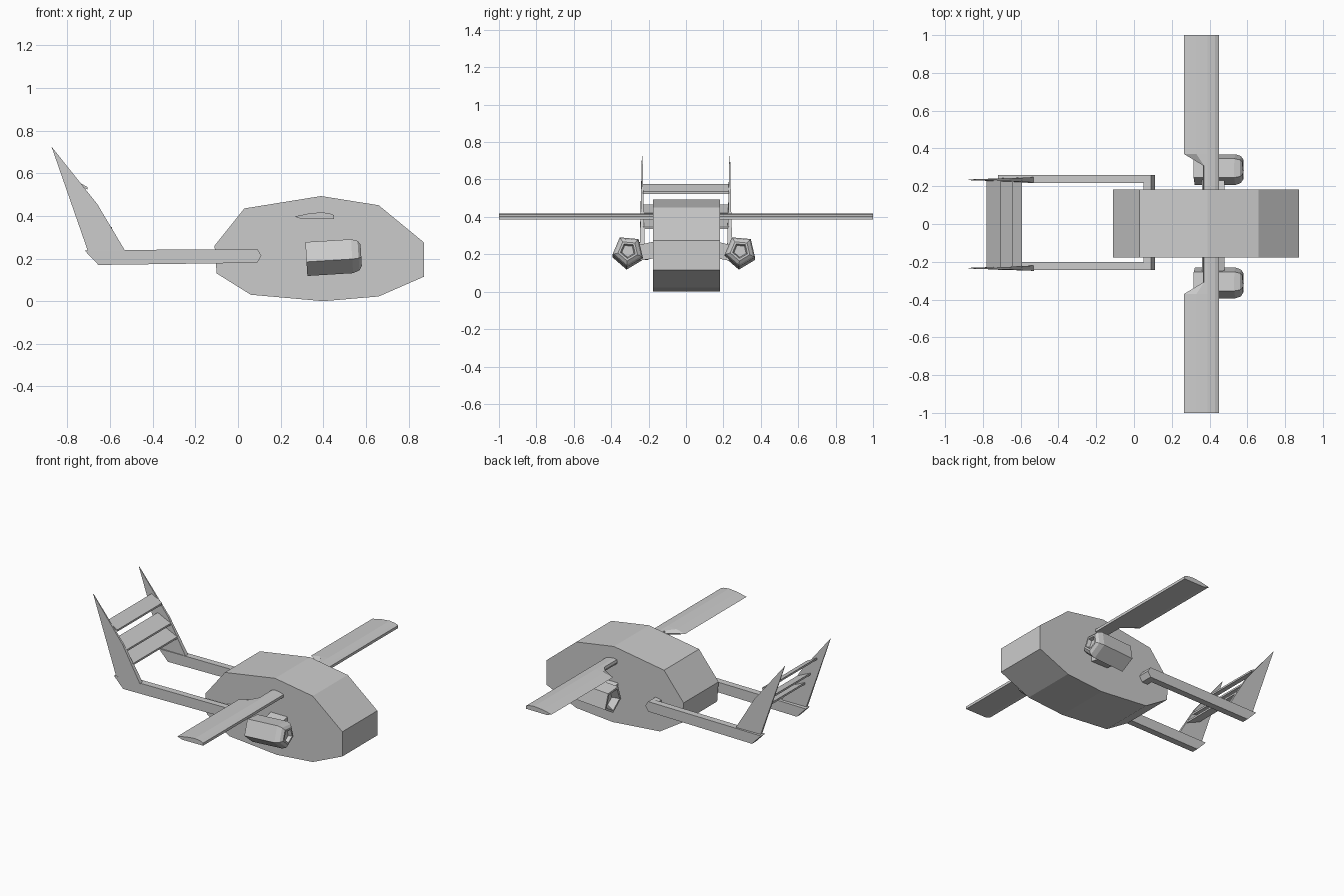
import bpy, bmesh
from math import cos, sin, radians
from mathutils import Vector

if "Cube" in bpy.data.objects:
    bpy.data.objects.remove(bpy.data.objects["Cube"])


def loft(name, rings):
    """Skin a closed solid through rings of equal point count."""
    bm = bmesh.new()
    vs = [[bm.verts.new(p) for p in r] for r in rings]
    n = len(rings[0])
    for a, b in zip(vs, vs[1:]):
        for i in range(n):
            j = (i + 1) % n
            bm.faces.new((a[i], a[j], b[j], b[i]))
    bm.faces.new(vs[0][::-1])
    bm.faces.new(vs[-1])
    bmesh.ops.recalc_face_normals(bm, faces=bm.faces)
    me = bpy.data.meshes.new(name)
    bm.to_mesh(me)
    bm.free()
    ob = bpy.data.objects.new(name, me)
    bpy.context.collection.objects.link(ob)
    return ob


def at_y(profile, y):
    return [(x, y, z) for x, z in profile]


def slab(name, profile, y0, y1):
    return loft(name, [at_y(profile, y0), at_y(profile, y1)])


# Fuselage: ten-sided side profile
slab("fuselage", [(-.11, .26), (.03, .435), (.39, .493), (.66, .45), (.873, .275),
                  (.873, .115), (.66, .022), (.40, 0), (.06, .03), (-.10, .13)],
     -.177, .182)

# Wing sections: full chord and cut-back root
tip = [(.265, .397), (.33, .411), (.39, .417), (.43, .412),
       (.45, .403), (.45, .386), (.30, .385)]
root = [(.365, .397), (.37, .413), (.39, .417), (.43, .412),
        (.45, .403), (.45, .386), (.37, .385)]


def pod(name, cy):
    # Pentagonal engine pod, recessed at both ends, pitched nose-up
    center, pitch = Vector((.44, cy, .211)), radians(3.5)
    rings = []
    for x, r in [(-.08, .045), (-.12, .07), (-.12, .086), (.095, .086), (.125, .075),
                 (.138, .055), (.138, .042), (.115, .034)]:
        ring = []
        for k in range(5):
            a = radians(49 + 72 * k)
            y, z = r * cos(a), r * sin(a)
            ring.append(center + Vector((x * cos(pitch) - z * sin(pitch), y,
                                         x * sin(pitch) + z * cos(pitch))))
        rings.append(ring)
    return loft(name, rings)


boom = [(.09, .245), (.11, .213), (.09, .18), (-.655, .17), (-.72, .238), (-.53, .24)]
stub = [(.05, .236), (.09, .245), (.11, .213), (.09, .18), (.05, .178)]
fin = [(-.705, .237, .008), (-.875, .725, .002), (-.66, .455, .007), (-.53, .237, .014)]

for s, side in ((1, "left"), (-1, "right")):
    loft(f"wing_{side}", [at_y(root, s * .16), at_y(root, s * .31),
                          at_y(tip, s * .37), at_y(tip, s)])
    # Engine and its pylon
    cy = s * .30 - .01
    pod(f"engine_pod_{side}", cy)
    loft(f"engine_pylon_{side}", [
        at_y([(.36, .18), (.36, .27), (.48, .27), (.48, .18)], s * .16),
        at_y([(.36, .165), (.36, .25), (.48, .25), (.48, .165)], cy - s * .055)])
    # Tail boom, stub joining it to the fuselage, and raked fin
    by = s * .23 + .008
    slab(f"tail_boom_{side}", boom, by - .021, by + .021)
    slab(f"boom_stub_{side}", stub, s * .16, by + s * .018)
    loft(f"tail_fin_{side}", [[(x, s * .234 + d * t, z) for x, z, t in fin]
                              for d in (-1, 1)])

# Three tilted slats between the fins
slats = [(-.78, .575, -.705, .523), (-.735, .465, -.64, .41), (-.695, .393, -.592, .335)]
for i, (x0, z0, x1, z1) in enumerate(slats):
    slab(f"tail_slat_{i + 1}", [(x0, z0), (x1, z1 + .012), (x1, z1), (x0, z0 - .012)],
         -.23, .23)
